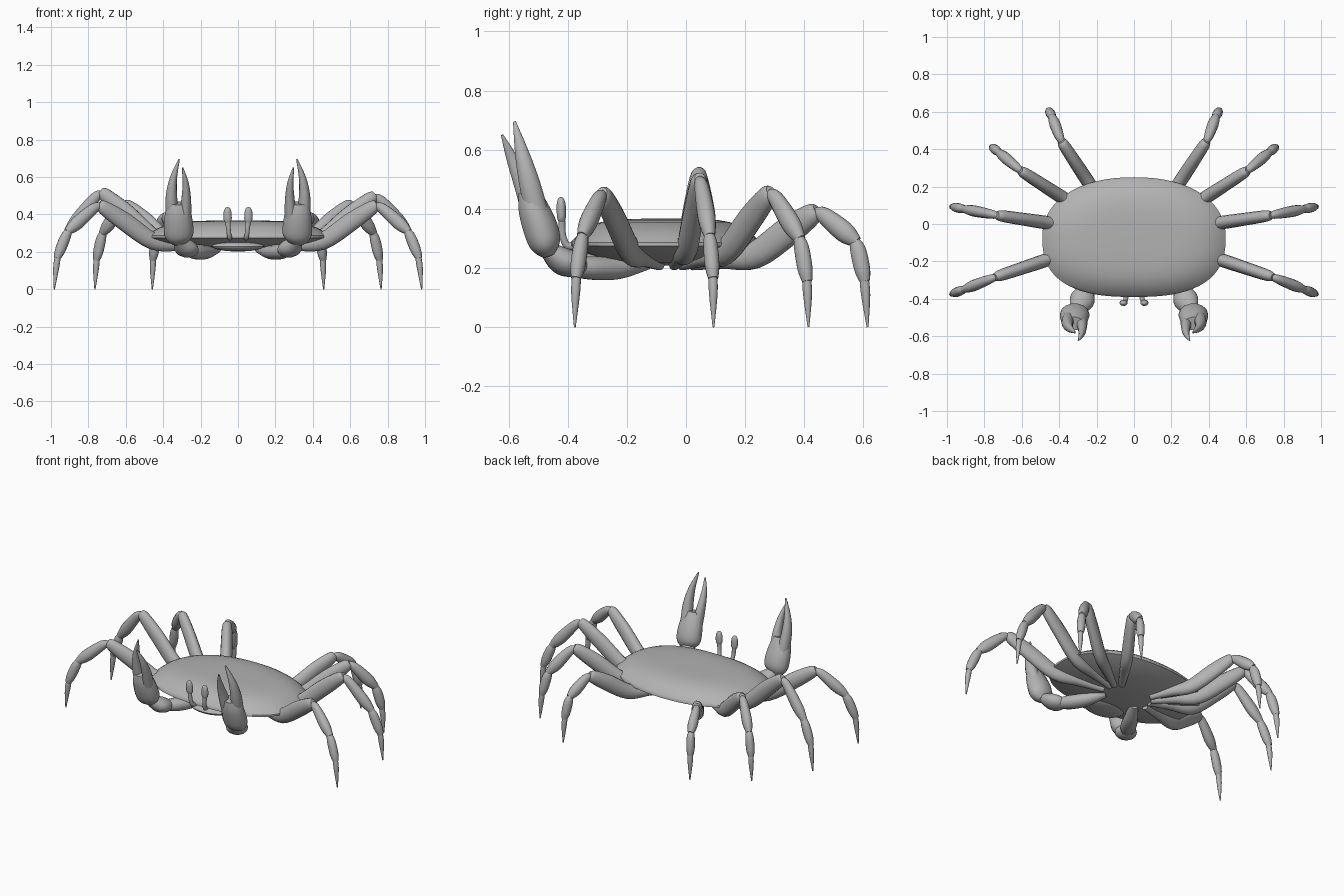
import bpy, bmesh, math
from mathutils import Vector

if "Cube" in bpy.data.objects:
    bpy.data.objects.remove(bpy.data.objects["Cube"])

shell = bpy.data.materials.new("grey_shell")
shell.diffuse_color = (0.45, 0.45, 0.45, 1)
shell.use_nodes = True
shell.node_tree.nodes["Principled BSDF"].inputs["Base Color"].default_value = shell.diffuse_color


def finish(name, bm):
    bmesh.ops.recalc_face_normals(bm, faces=bm.faces)
    me = bpy.data.meshes.new(name)
    bm.to_mesh(me)
    bm.free()
    me.materials.append(shell)
    ob = bpy.data.objects.new(name, me)
    bpy.context.collection.objects.link(ob)
    bpy.ops.object.select_all(action='DESELECT')
    ob.select_set(True)
    bpy.context.view_layer.objects.active = ob
    bpy.ops.object.shade_smooth_by_angle(angle=math.radians(45))
    return ob


def spline(keys, steps=4):
    """Catmull-Rom through (x, y, z, half width, half height) keys."""
    out = []
    n = len(keys)
    for i in range(n - 1):
        p = [keys[max(0, min(n - 1, i + k))] for k in (-1, 0, 1, 2)]
        for s in range(steps):
            t = s / steps
            out.append([0.5 * (2 * b + (c - a) * t + (2 * a - 5 * b + 4 * c - d) * t * t
                               + (3 * b - a - 3 * c + d) * t ** 3) for a, b, c, d in zip(*p)])
    return out + [list(keys[-1])]


def limb(bm, keys, heading, side, n=14):
    """Tapered oval tube; heading is the plan direction, side mirrors x."""
    path = spline(keys)
    across = Vector((heading[1], -heading[0], 0)).normalized()
    rings = []
    for i, (x, y, z, w, h) in enumerate(path):
        a, b = path[max(i - 1, 0)], path[min(i + 1, len(path) - 1)]
        tan = (Vector(b[:3]) - Vector(a[:3])).normalized()
        u = (across - tan * across.dot(tan)).normalized()
        v = u.cross(tan)
        ring = []
        for k in range(n):
            ang = 2 * math.pi * k / n
            p = Vector((x, y, z)) + u * max(w, .002) * math.cos(ang) + v * max(h, .002) * math.sin(ang)
            ring.append(bm.verts.new((p.x * side, p.y, p.z)))
        rings.append(ring)
    for r, q in zip(rings, rings[1:]):
        for k in range(n):
            bm.faces.new((r[k], r[(k + 1) % n], q[(k + 1) % n], q[k]))
    bm.faces.new(rings[0])
    bm.faces.new(rings[-1])


# Carapace: superellipse outline, flattened dome on top, shallow bowl below
def outline(a):
    c, s = math.cos(a), math.sin(a)
    e = 2 / (2.2 if s > 0 else 2.6)
    return (.49 * math.copysign(abs(c) ** e, c), .32 * math.copysign(abs(s) ** e, s) - .07)


bm = bmesh.new()
N = 64
levels = [(r, .287 + .08 * (1 - r ** 5)) for r in (.2, .4, .55, .68, .78, .86, .92, .97, 1)]
levels += [(r, .275 - .068 * (1 - r ** 2.5)) for r in (1, .95, .85, .7, .5, .25)]
rings = []
for r, z in levels:
    ring = []
    for k in range(N):
        x, y = outline(2 * math.pi * k / N)
        ring.append(bm.verts.new((x * r, (y + .07) * r - .07, z)))
    rings.append(ring)
for p, q in zip(rings, rings[1:]):
    for k in range(N):
        bm.faces.new((p[k], p[(k + 1) % N], q[(k + 1) % N], q[k]))
bm.faces.new(rings[0])
bm.faces.new(rings[-1])
finish("carapace", bm)

# Mouth plate under the front edge
bm = bmesh.new()
bmesh.ops.create_uvsphere(bm, u_segments=24, v_segments=12, radius=1)
for v in bm.verts:
    v.co = Vector((v.co.x * .14, v.co.y * .09 - .28, v.co.z * .028 + .23))
finish("mouth_plate", bm)

# Walking legs: root, knee, wrist, ankle and tip of each right-hand leg
legs = [
    ((.16, -.09, .21), (.745, -.285, .455), (.91, -.35, .31), (.968, -.372, .165), (.982, -.376, 0)),
    ((.15, -.04, .21), (.735, .047, .505), (.91, .08, .31), (.968, .092, .165), (.982, .093, 0)),
    ((.14, -.015, .21), (.61, .288, .46), (.725, .385, .30), (.757, .41, .155), (.765, .414, 0)),
    ((.11, .02, .21), (.39, .445, .395), (.438, .575, .29), (.455, .605, .155), (.458, .614, 0)),
]
names = ("front_leg", "second_leg", "third_leg", "rear_leg")


def mix(a, b, t):
    return Vector(a).lerp(Vector(b), t)


for side, label in ((1, "right"), (-1, "left")):
    for name, (root, knee, wrist, ankle, tip) in zip(names, legs):
        if side < 0 and name == "second_leg":
            knee = (knee[0], knee[1], knee[2] + .02)
        head = (tip[0] - root[0], tip[1] - root[1])
        bm = bmesh.new()
        rise = knee[2] - .2
        mid, high = mix(root, knee, .5), mix(root, knee, .76)
        mid.z, high.z = .2 + .22 * rise, .2 + .63 * rise
        # thigh
        limb(bm, [(*root, .018, .018), (*mix(root, mid, .5), .03, .03), (*mid, .036, .046),
                  (*high, .034, .05), (*mix(high, knee, .8), .03, .038), (*knee, .018, .022)], head, side)
        # shin
        limb(bm, [(*mix(knee, high, .1), .014, .014), (*mix(knee, wrist, .15), .024, .028),
                  (*mix(knee, wrist, .7), .03, .036), (*mix(knee, wrist, 1.02), .018, .02)], head, side)
        # foot
        limb(bm, [(*mix(wrist, knee, .08), .014, .014), (*mix(wrist, ankle, .2), .024, .028),
                  (*mix(wrist, ankle, .7), .025, .028), (*ankle, .017, .018)], head, side)
        # pointed toe
        limb(bm, [(*mix(ankle, wrist, .1), .015, .016), (*mix(ankle, tip, .3), .015, .016),
                  (*tip, .003, .003)], head, side)
        finish(f"{label}_{name}", bm)

    # Claw arm
    front = (0, -1)
    bm = bmesh.new()
    limb(bm, [(.11, -.13, .22, .025, .025), (.17, -.23, .20, .042, .038),
              (.225, -.32, .20, .048, .04), (.26, -.375, .205, .035, .032)], (.4, -.8), side)
    limb(bm, [(.24, -.345, .205, .03, .025), (.262, -.38, .21, .06, .042),
              (.285, -.42, .225, .064, .046), (.31, -.465, .26, .035, .03)], (.4, -.8), side)
    finish(f"{label}_claw_arm", bm)

    # Pincer: palm with an outer and an inner finger
    bm = bmesh.new()
    limb(bm, [(.312, -.462, .245, .04, .025), (.316, -.475, .28, .074, .053),
              (.318, -.492, .335, .079, .06), (.32, -.517, .405, .07, .052),
              (.32, -.532, .46, .052, .036)], front, side)
    limb(bm, [(.35, -.505, .39, .036, .04), (.356, -.53, .49, .031, .036),
              (.346, -.555, .59, .02, .024), (.315, -.58, .695, .004, .005)], front, side)
    finish(f"{label}_pincer", bm)
    bm = bmesh.new()
    limb(bm, [(.283, -.52, .39, .033, .037), (.277, -.55, .48, .026, .032),
              (.28, -.588, .57, .016, .02), (.297, -.622, .65, .004, .004)], front, side)
    finish(f"{label}_pincer_finger", bm)

    # Eye stalk
    bm = bmesh.new()
    limb(bm, [(.042, -.36, .28, .013, .013), (.044, -.4, .275, .013, .013),
              (.05, -.417, .31, .012, .012), (.054, -.42, .36, .014, .012)], front, side)
    limb(bm, [(.054, -.42, .352, .01, .008), (.055, -.421, .37, .021, .015),
              (.056, -.422, .41, .021, .016), (.056, -.423, .432, .014, .011),
              (.056, -.423, .44, .004, .004)], front, side)
    finish(f"{label}_eye_stalk", bm)
